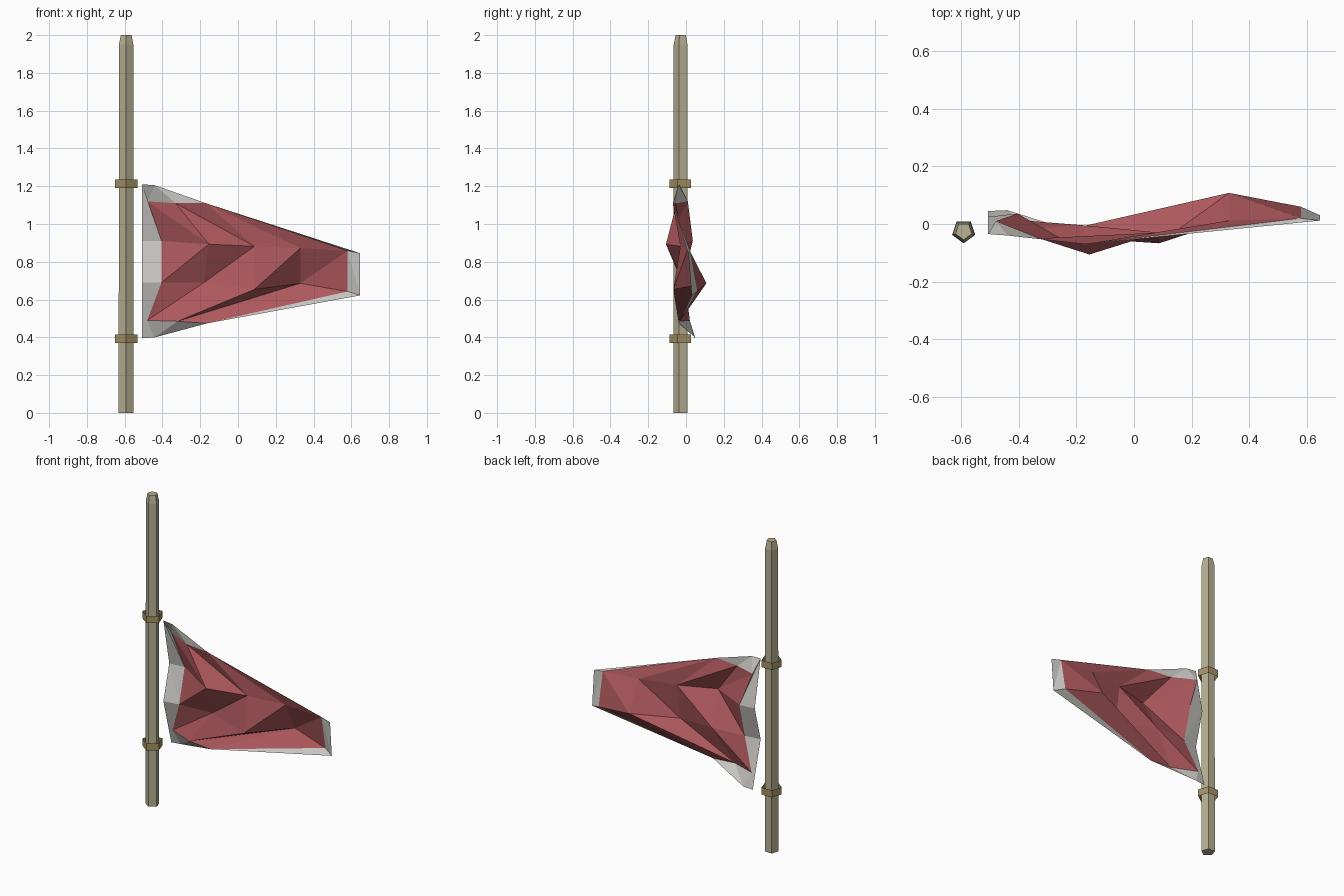
import bpy
import bmesh
from math import sin, cos, pi

cube = bpy.data.objects.get("Cube")
if cube:
    bpy.data.objects.remove(cube, do_unlink=True)


def make_material(name, colour):
    mat = bpy.data.materials.new(name)
    mat.use_nodes = True
    mat.diffuse_color = (*colour, 1)
    mat.node_tree.nodes["Principled BSDF"].inputs["Base Color"].default_value = (*colour, 1)
    return mat


pole_mat = make_material("pale wood", (0.48, 0.44, 0.29))
ring_mat = make_material("dull brass", (0.38, 0.29, 0.13))
red_mat = make_material("faded red", (0.43, 0.10, 0.11))
white_mat = make_material("off white", (0.60, 0.59, 0.56))


def add_object(name, bm, *materials):
    mesh = bpy.data.meshes.new(name)
    bm.to_mesh(mesh)
    bm.free()
    for mat in materials:
        mesh.materials.append(mat)
    obj = bpy.data.objects.new(name, mesh)
    bpy.context.scene.collection.objects.link(obj)


def five_sided_tube(name, profile, mat, capped):
    """Stack five-sided rings of (radius, height), one corner facing the front."""
    bm = bmesh.new()
    rings = []
    for radius, z in profile:
        angles = [-pi / 2 + 2 * pi * i / 5 for i in range(5)]
        rings.append([bm.verts.new((-0.592 + radius * cos(a), -0.025 + radius * sin(a), z))
                      for a in angles])
    for low, high in zip(rings, rings[1:]):
        for i in range(5):
            j = (i + 1) % 5
            bm.faces.new((low[i], low[j], high[j], high[i]))
    if capped:
        bm.faces.new(rings[0][::-1])
        bm.faces.new(rings[-1])
    add_object(name, bm, mat)


# Pole with a chamfered tip, and two open collars
five_sided_tube("pole", [(0.042, 0), (0.040, 1.95), (0.030, 2)], pole_mat, True)
for name, z in (("lower_collar", 0.37), ("upper_collar", 1.19)):
    five_sided_tube(name, [(0.062, z), (0.062, z + 0.045)], ring_mat, False)

# Rippled cloth: corner points of the folds
points = {
    # border beside the pole
    "hoist_top": (-0.507, -0.035, 1.21),
    "hoist_upper": (-0.507, 0.025, 0.91),
    "hoist_lower": (-0.507, -0.035, 0.69),
    "hoist_bottom": (-0.507, 0.045, 0.395),
    "tip_top": (-0.44, -0.04, 1.205),
    "tip_bottom": (-0.44, 0.048, 0.40),
    # border at the free end
    "fly_top": (0.647, 0.012, 0.845),
    "fly_bottom": (0.647, 0.03, 0.622),
    # edge of the red field
    "red_top": (-0.48, 0.01, 1.12),
    "red_upper": (-0.405, 0.036, 0.91),
    "red_lower": (-0.405, -0.02, 0.69),
    "red_bottom": (-0.48, 0.02, 0.49),
    "top_near": (-0.33, -0.05, 1.11),
    "top_far": (-0.17, -0.07, 1.11),
    "bottom_near": (-0.32, -0.04, 0.485),
    "bottom_far": (-0.165, -0.04, 0.474),
    "end_top": (0.58, 0.02, 0.858),
    "end_bottom": (0.58, 0.06, 0.643),
    # ridges and valleys
    "ridge_near": (-0.155, -0.106, 0.893),
    "ridge_mid": (0.087, -0.03, 0.882),
    "ridge_far": (0.33, 0.012, 0.872),
    "valley_near": (-0.18, -0.004, 0.69),
    "valley_mid": (0.087, -0.067, 0.654),
    "valley_far": (0.33, 0.108, 0.686),
}

bm = bmesh.new()
verts = {name: bm.verts.new(co) for name, co in points.items()}


def fan(slot, centre, *rim):
    """Join a centre point to each pair of neighbours along its rim."""
    for a, b in zip(rim, rim[1:]):
        face = bm.faces.new((verts[centre], verts[a], verts[b]))
        face.material_index = slot


# Red field
fan(0, "ridge_near", "top_near", "red_top", "red_upper", "red_lower",
    "valley_near", "ridge_mid", "top_near")
fan(0, "top_far", "top_near", "ridge_mid", "ridge_far", "end_top")
fan(0, "valley_mid", "ridge_far", "ridge_mid", "valley_near",
    "bottom_near", "valley_far", "ridge_far")
fan(0, "valley_far", "bottom_near", "bottom_far", "end_bottom", "end_top", "ridge_far")
fan(0, "red_bottom", "bottom_near", "valley_near", "red_lower")

# White border
fan(1, "red_top", "top_near", "tip_top", "hoist_top", "red_upper")
fan(1, "red_upper", "hoist_top", "hoist_upper", "red_lower")
fan(1, "red_lower", "hoist_upper", "hoist_lower", "red_bottom")
fan(1, "red_bottom", "hoist_lower", "hoist_bottom", "tip_bottom", "bottom_near")
fan(1, "bottom_near", "tip_bottom", "bottom_far")
fan(1, "tip_top", "top_near", "top_far")
fan(1, "end_bottom", "bottom_far", "fly_bottom", "end_top")
fan(1, "end_top", "fly_bottom", "fly_top", "top_far")

bm.normal_update()
add_object("flag_cloth", bm, red_mat, white_mat)
